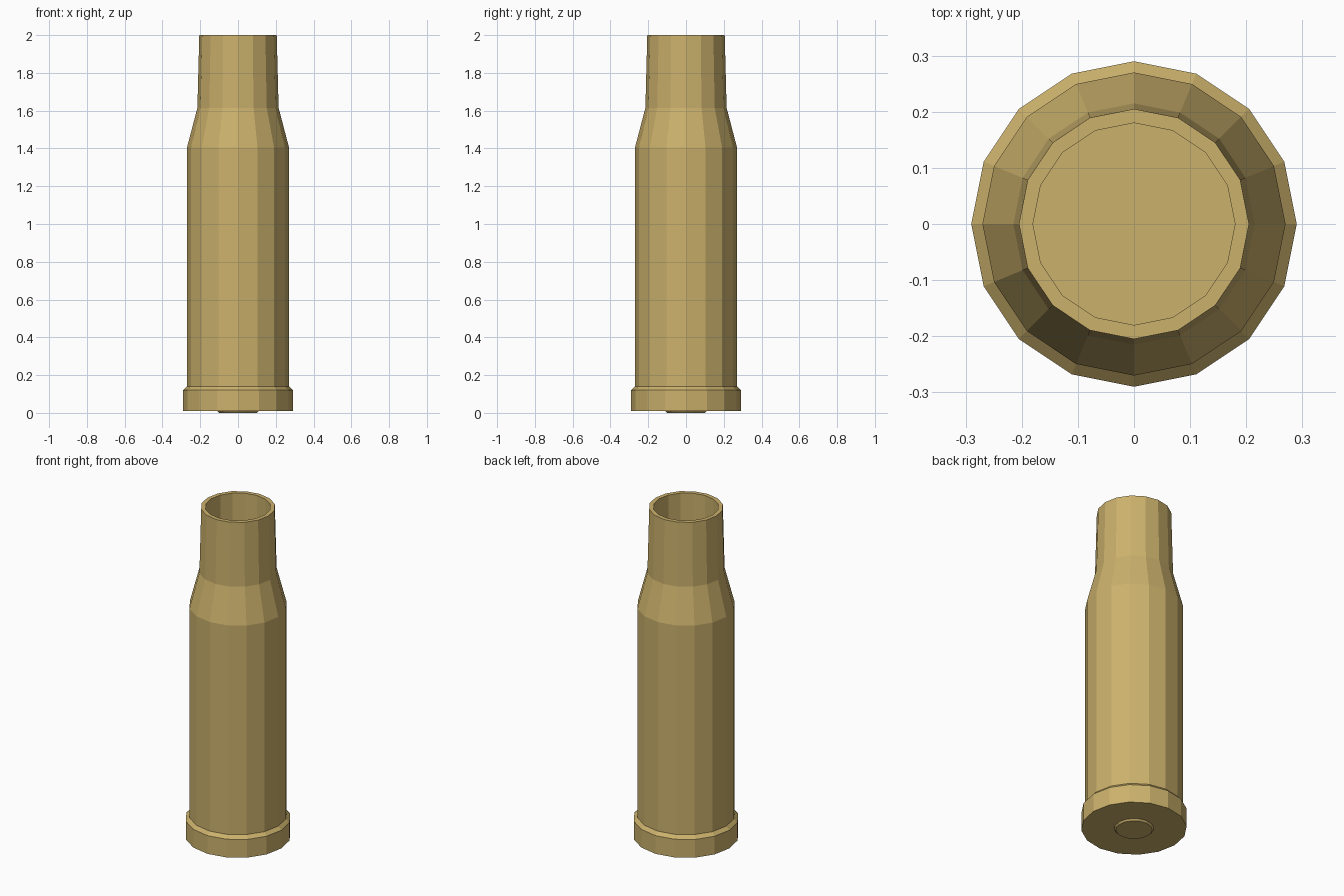
import bpy, bmesh
from math import cos, sin, tau

if "Cube" in bpy.data.objects:
    bpy.data.objects.remove(bpy.data.objects["Cube"])

SIDES = 16

brass = bpy.data.materials.new("brass")
brass.diffuse_color = (0.60, 0.44, 0.15, 1)
brass.use_nodes = True
brass.node_tree.nodes["Principled BSDF"].inputs["Base Color"].default_value = brass.diffuse_color


def lathe(name, profile):
    """Revolve (radius, z) points around z and cap both ends."""
    bm = bmesh.new()
    rings = [[bm.verts.new((r * cos(tau * i / SIDES), r * sin(tau * i / SIDES), z))
              for i in range(SIDES)] for r, z in profile]
    for a, b in zip(rings, rings[1:]):
        for i in range(SIDES):
            j = (i + 1) % SIDES
            bm.faces.new((a[i], a[j], b[j], b[i]))
    bm.faces.new(rings[0][::-1])
    bm.faces.new(rings[-1])
    bmesh.ops.recalc_face_normals(bm, faces=bm.faces)
    mesh = bpy.data.meshes.new(name)
    bm.to_mesh(mesh)
    bm.free()
    mesh.materials.append(brass)
    obj = bpy.data.objects.new(name, mesh)
    bpy.context.collection.objects.link(obj)
    return obj


# Casing: base rim, body, shoulder, neck, then down the hollow bore
lathe("casing", [
    (0.29, 0.01), (0.29, 0.12), (0.27, 0.14),
    (0.27, 1.405), (0.215, 1.615), (0.205, 2.0),
    (0.18, 2.0), (0.18, 0.16),
])

# Slightly raised disc in the middle of the base
lathe("primer", [(0.10, 0.0), (0.11, 0.011), (0.11, 0.03)])
